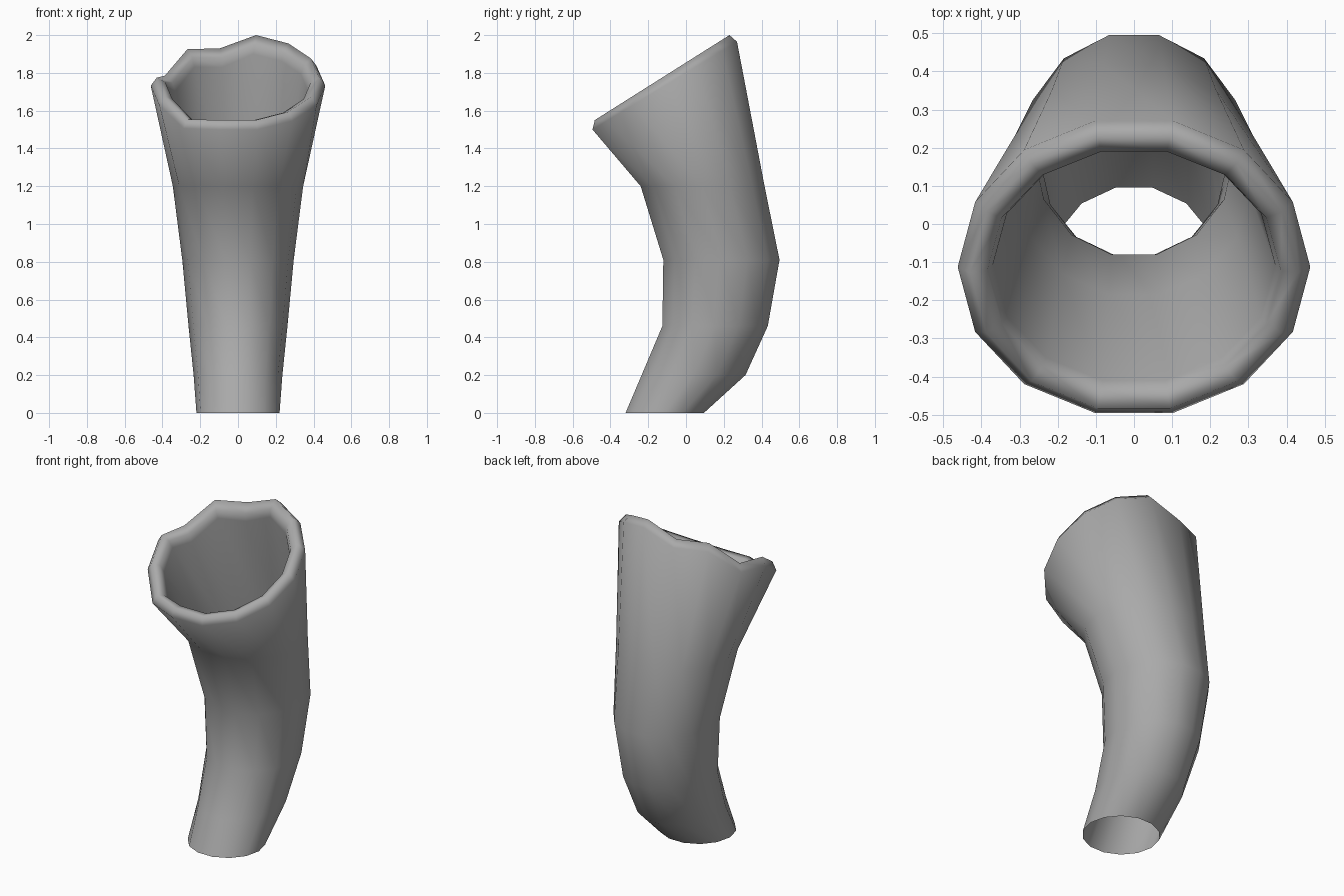
import bpy, bmesh, math

if "Cube" in bpy.data.objects:
    bpy.data.objects.remove(bpy.data.objects["Cube"])

SIDES = 14
# lowered rim corners on the left side (corner index: drop)
DENTS = {13: 0.07, 12: 0.03, 11: 0.09, 8: 0.04}

# cross-sections: half width x, front y, front z, back y, back z, dented
SECTIONS = [
    # outer wall, bottom to top
    (0.22, -0.32, 0.0, 0.095, 0.0, 0),
    (0.235, -0.235, 0.2, 0.315, 0.2, 0),
    (0.262, -0.125, 0.46, 0.433, 0.46, 0),
    (0.295, -0.12, 0.81, 0.495, 0.81, 0),
    (0.345, -0.24, 1.2, 0.416, 1.2, 0),
    # rounded rim
    (0.462, -0.495, 1.5, 0.27, 1.965, 1),
    (0.43, -0.483, 1.55, 0.23, 2.0, 1),
    (0.385, -0.435, 1.55, 0.19, 1.95, 1),
    (0.37, -0.41, 1.51, 0.195, 1.90, 1),
    # inner wall, top to bottom
    (0.30, -0.185, 1.2, 0.36, 1.2, 0),
    (0.262, -0.08, 0.81, 0.44, 0.81, 0),
    (0.243, -0.08, 0.46, 0.39, 0.46, 0),
    (0.225, -0.2, 0.2, 0.285, 0.2, 0),
]


def add_ring(bm, rx, yf, zf, yb, zb, dented):
    ring = []
    for i in range(SIDES):
        a = (i + 0.5) * 2 * math.pi / SIDES
        t = 0.5 + 0.5 * math.cos(a) / math.cos(math.pi / SIDES)
        z = zf + (zb - zf) * t - (DENTS.get(i, 0) if dented else 0)
        ring.append(bm.verts.new((rx * math.sin(a), yf + (yb - yf) * t, z)))
    return ring


# hollow bent tube: outer wall, rim and inner wall meeting at the bottom edge
bm = bmesh.new()
rings = [add_ring(bm, *s) for s in SECTIONS]
for lo, hi in zip(rings, rings[1:] + rings[:1]):
    for i in range(SIDES):
        j = (i + 1) % SIDES
        bm.faces.new((lo[i], lo[j], hi[j], hi[i]))
bmesh.ops.recalc_face_normals(bm, faces=bm.faces)

mesh = bpy.data.meshes.new("hollow_bent_tube")
bm.to_mesh(mesh)
bm.free()
tube = bpy.data.objects.new("hollow_bent_tube", mesh)
bpy.context.collection.objects.link(tube)

# dark grey surface
grey = bpy.data.materials.new("dark_grey")
grey.diffuse_color = (0.4, 0.4, 0.4, 1)
grey.use_nodes = True
grey.node_tree.nodes["Principled BSDF"].inputs["Base Color"].default_value = grey.diffuse_color
mesh.materials.append(grey)

bpy.context.view_layer.objects.active = tube
tube.select_set(True)
bpy.ops.object.shade_smooth_by_angle(angle=math.radians(100))
